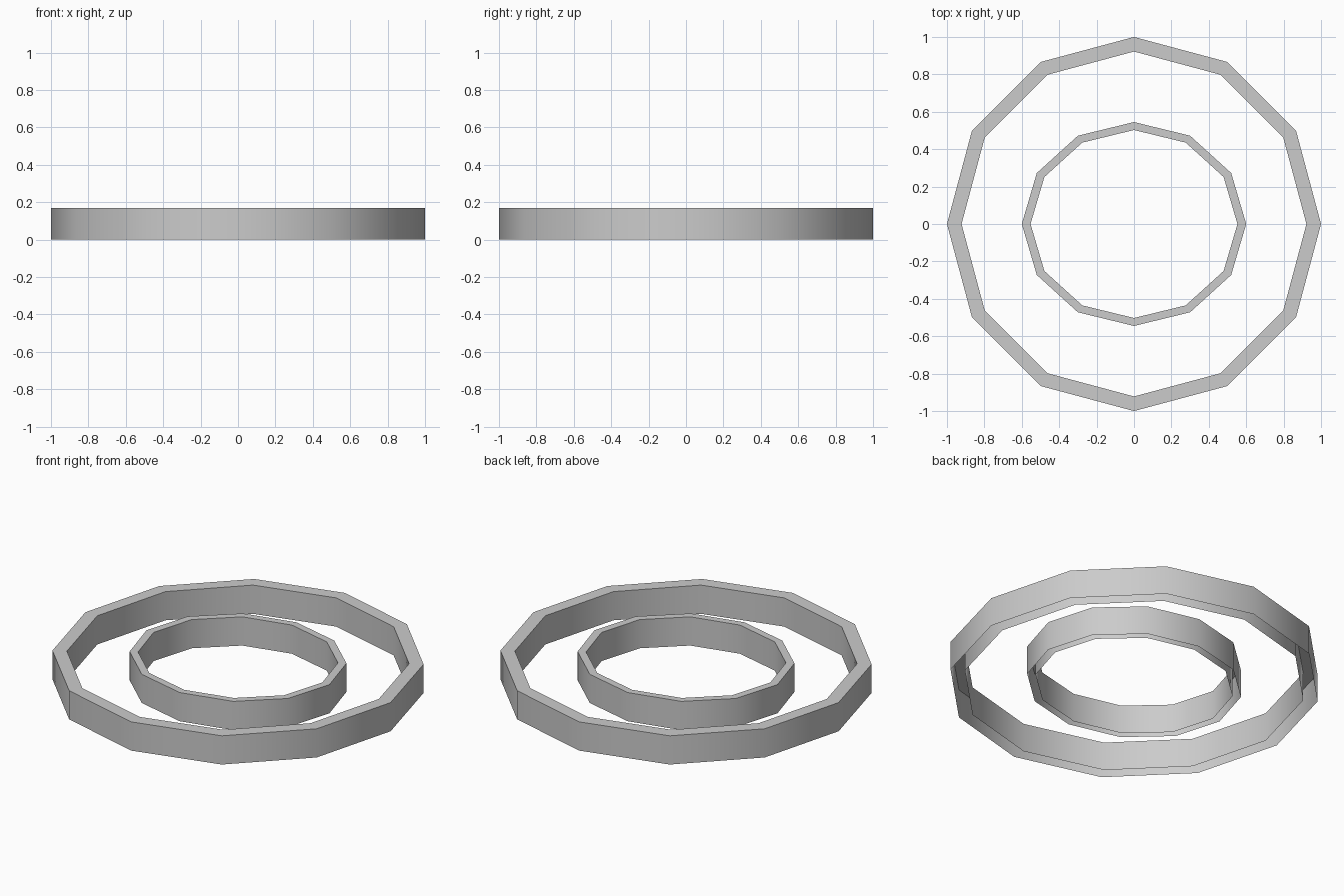
import bpy, bmesh, math

if "Cube" in bpy.data.objects:
    bpy.data.objects.remove(bpy.data.objects["Cube"])

SIDES = 12
HEIGHT = 0.17
INSET = 0.922   # inner wall size relative to outer wall


def channel_ring(name, rx, ry):
    """Twelve-sided ring: outer wall, flat top rim, inner wall, open underneath."""
    bm = bmesh.new()
    profile = [(1, 0), (1, HEIGHT), (INSET, HEIGHT), (INSET, 0)]
    loops = []
    for s, z in profile:
        loops.append([bm.verts.new((rx * s * math.cos(2 * math.pi * i / SIDES),
                                    ry * s * math.sin(2 * math.pi * i / SIDES), z))
                      for i in range(SIDES)])
    for a, b in zip(loops, loops[1:]):
        for i in range(SIDES):
            j = (i + 1) % SIDES
            bm.faces.new((a[i], a[j], b[j], b[i]))
    mesh = bpy.data.meshes.new(name)
    bm.to_mesh(mesh)
    bm.free()
    obj = bpy.data.objects.new(name, mesh)
    bpy.context.collection.objects.link(obj)

    # smooth walls, crisp rim edges
    bpy.ops.object.select_all(action='DESELECT')
    obj.select_set(True)
    bpy.context.view_layer.objects.active = obj
    bpy.ops.object.shade_smooth_by_angle(angle=math.radians(40))
    return obj


# large round ring and the slightly oval ring inside it
channel_ring("outer_ring", 1.0, 1.0)
channel_ring("inner_ring", 0.6, 0.545)
